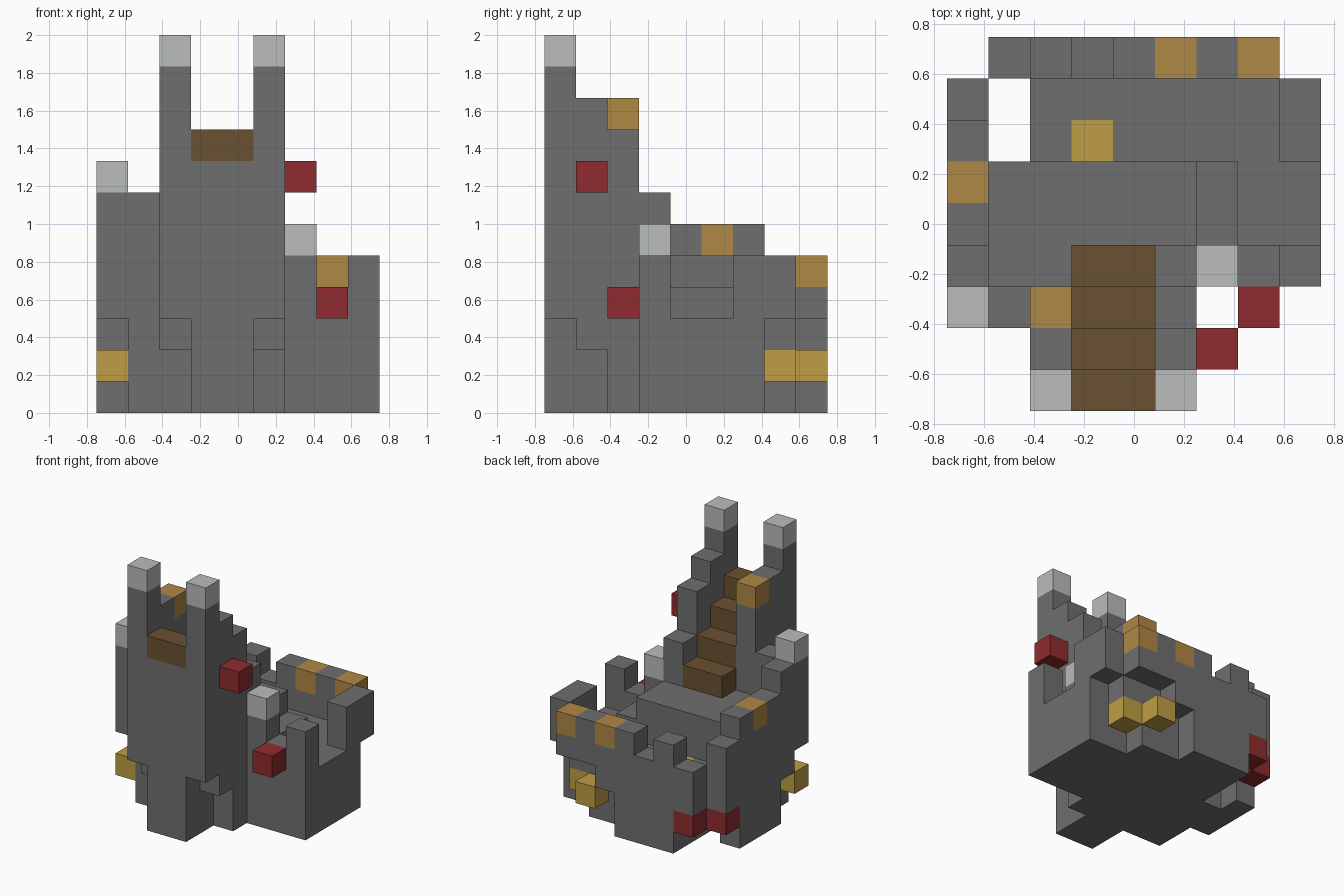
import bpy
import bmesh
from mathutils import Vector

cube = bpy.data.objects.get("Cube")
if cube:
    bpy.data.objects.remove(cube, do_unlink=True)

UNIT = 1 / 6
ORIGIN = Vector((-0.75, -0.75, 0))


def linear(value):
    value /= 255
    return value / 12.92 if value <= 0.04045 else ((value + 0.055) / 1.055) ** 2.4


def make_material(name, *rgb):
    colour = [linear(v) for v in rgb] + [1]
    material = bpy.data.materials.new(name)
    material.use_nodes = True
    material.diffuse_color = colour
    shader = next(n for n in material.node_tree.nodes if n.type == "BSDF_PRINCIPLED")
    shader.inputs["Base Color"].default_value = colour
    return material


stone = make_material("grey stone", 111, 111, 111)
pale = make_material("pale stone", 186, 189, 187)
wood = make_material("brown wood", 106, 81, 50)
orange = make_material("orange block", 176, 136, 69)
yellow = make_material("yellow block", 190, 157, 69)
red = make_material("red block", 144, 43, 46)

cells = {}       # grid cell -> part name
materials = {}   # part name -> material


def fill(part, material, xs, ys, zs):
    """Fill a block of grid cells; later parts replace earlier ones."""
    materials[part] = material
    for x in range(*xs):
        for y in range(*ys):
            for z in range(*zs):
                cells[x, y, z] = part


def column(part, x, y, bottom, top, material=stone):
    fill(part, material, (x, x + 1), (y, y + 1), (bottom, top))


# Courtyard base with rounded back corner
for xs, ys in (((1, 9), (3, 6)), ((2, 9), (6, 7)), ((2, 7), (7, 8)), ((2, 5), (8, 9))):
    fill("courtyard_base", stone, xs, ys, (0, 3))
for x, y in ((7, 7), (5, 8)):
    column("back_corbels", x, y, 2, 3)

# Raised terrace and the step down to the courtyard
fill("terrace", stone, (1, 6), (3, 6), (3, 5))
fill("terrace_step", stone, (6, 7), (4, 6), (3, 4))

# Tower: wooden stair between two stepped side walls on corbels
for y in range(4):
    fill("tower_core", stone, (3, 5), (y, y + 1), (0, 8 - y))
    fill("wooden_stair", wood, (3, 5), (y, y + 1), (8 - y, 9 - y))
for part, x, tops in (("right_tower_wall", 2, (12, 10, 10, 5)),
                      ("left_tower_wall", 5, (12, 10, 9, 7))):
    for y, top in enumerate(tops):
        column(part, x, y, max(0, 3 - y), top)
    column(part, x, 1, 2, 3)
    column(part, x, 2, 0, 3)

# Right wall, with a corbelled front end and a gap at the back
column("right_wall", 1, 2, 0, 7)
column("right_wall", 0, 2, 3, 8)
column("right_wall", 0, 3, 2, 7)
fill("right_wall", stone, (0, 1), (4, 7), (0, 6))
column("right_wall", 0, 7, 1, 5)

# Back battlements
for x, bottom, top in ((1, 1, 4), (2, 3, 5), (3, 3, 4)):
    column("back_battlements", x, 8, bottom, top)
fill("back_battlements", stone, (4, 8), (8, 9), (3, 5))

# Left corner posts and front battlements
fill("left_back_post", stone, (8, 9), (6, 8), (3, 5))
for x, top in ((6, 6), (7, 4), (8, 5)):
    column("front_battlements", x, 3, 3, top)

# Coloured single blocks
accents = (
    ("pale_cap", pale, ((2, 0, 11), (5, 0, 11), (0, 2, 7), (6, 3, 5))),
    ("orange_cap", orange, ((2, 2, 9), (0, 5, 5), (5, 8, 4), (7, 8, 4))),
    ("yellow_lamp", yellow, ((0, 2, 1), (7, 7, 1), (6, 8, 1), (3, 6, 2))),
    ("red_lamp", red, ((6, 1, 7), (7, 2, 3), (0, 7, 1), (1, 8, 1))),
)
for name, material, places in accents:
    for number, (x, y, z) in enumerate(places, start=1):
        column(f"{name}_{number}", x, y, z, z + 1, material)


def build(part):
    """Make the outer skin of one part, leaving out faces between blocks."""
    bm = bmesh.new()
    for cell in [c for c, owner in cells.items() if owner == part]:
        for axis in range(3):
            for side in (0, 1):
                neighbour = list(cell)
                neighbour[axis] += 2 * side - 1
                if tuple(neighbour) in cells:
                    continue
                corner = Vector(cell)
                corner[axis] += side
                u, v = Vector((0, 0, 0)), Vector((0, 0, 0))
                u[(axis + 1) % 3] = v[(axis + 2) % 3] = 1
                loop = [corner, corner + u, corner + u + v, corner + v]
                if not side:
                    loop.reverse()
                bm.faces.new([bm.verts.new(p * UNIT + ORIGIN) for p in loop])
    bmesh.ops.remove_doubles(bm, verts=bm.verts, dist=UNIT / 100)
    mesh = bpy.data.meshes.new(part)
    bm.to_mesh(mesh)
    bm.free()
    mesh.materials.append(materials[part])
    bpy.context.scene.collection.objects.link(bpy.data.objects.new(part, mesh))


for part in materials:
    if part in cells.values():
        build(part)
